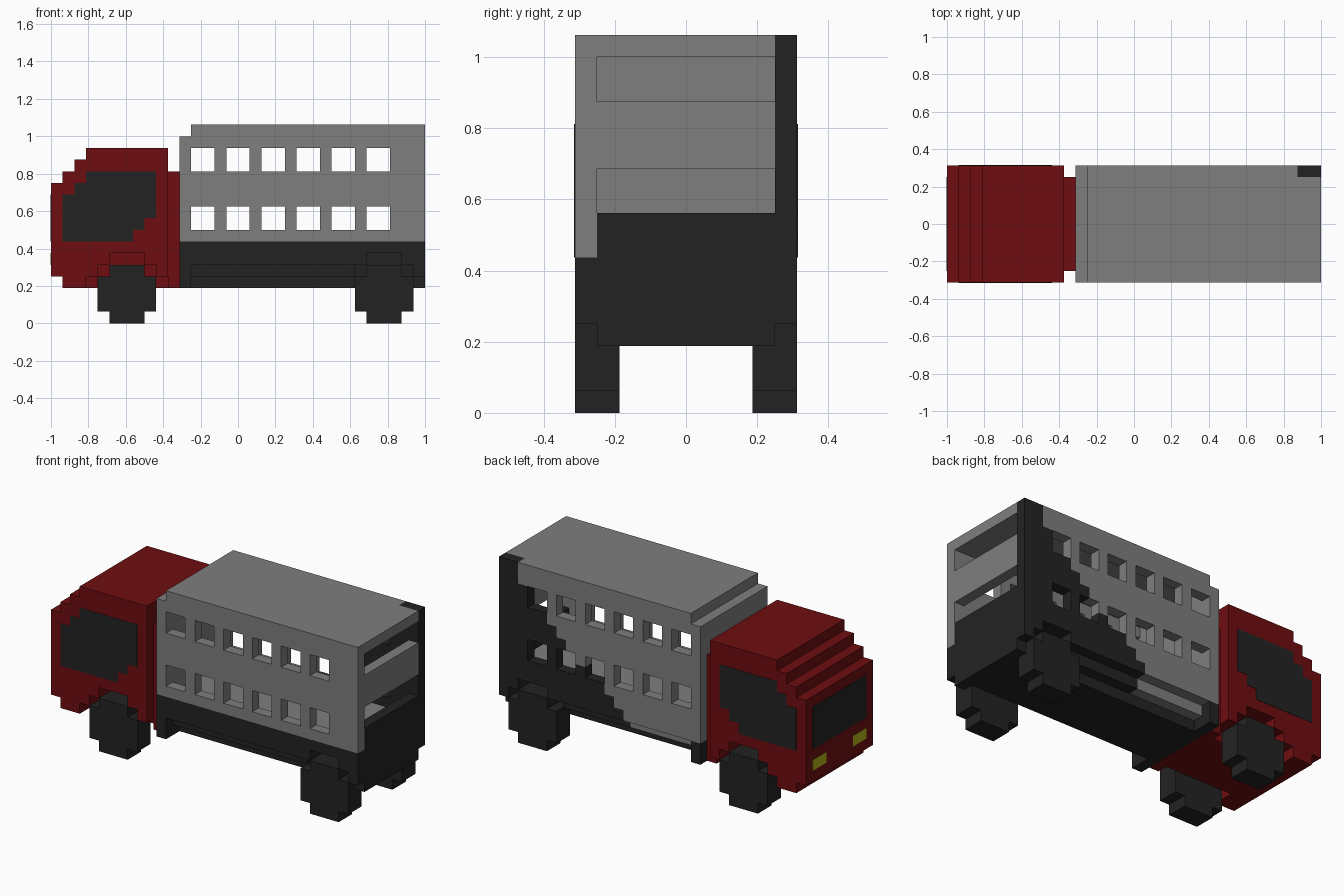
import bpy, bmesh

cube = bpy.data.objects.get("Cube")
if cube:
    bpy.data.objects.remove(cube, do_unlink=True)

U = 0.0625  # block size


def material(name, rgb):
    m = bpy.data.materials.new(name)
    m.use_nodes = True
    col = (*rgb, 1.0)
    m.diffuse_color = col
    m.node_tree.nodes["Principled BSDF"].inputs["Base Color"].default_value = col
    return m


RED = material("cab_red", (0.156, 0.004, 0.005))
GREY = material("panel_grey", (0.21, 0.21, 0.21))
DARK = material("charcoal", (0.0165, 0.0165, 0.0165))
YELLOW = material("lamp_yellow", (0.45, 0.45, 0.01))


def finish(name, bm, mats):
    bmesh.ops.recalc_face_normals(bm, faces=bm.faces)
    me = bpy.data.meshes.new(name)
    bm.to_mesh(me)
    bm.free()
    for m in mats:
        me.materials.append(m)
    ob = bpy.data.objects.new(name, me)
    bpy.context.collection.objects.link(ob)
    return ob


def prism(name, outline, y0, y1, mat):
    """Extrude an x-z outline from y0 to y1."""
    bm = bmesh.new()
    face = bm.faces.new([bm.verts.new((x, y0, z)) for x, z in outline])
    ext = bmesh.ops.extrude_face_region(bm, geom=[face])
    moved = [g for g in ext["geom"] if isinstance(g, bmesh.types.BMVert)]
    bmesh.ops.translate(bm, verts=moved, vec=(0, y1 - y0, 0))
    return finish(name, bm, [mat])


def box(name, x0, x1, y0, y1, z0, z1, mat):
    return prism(name, [(x0, z0), (x1, z0), (x1, z1), (x0, z1)], y0, y1, mat)


def block_wall(name, x0, y0, y1, cols, rows, rule, mats):
    """Wall of blocks in the x-z plane; rule(i, k) gives a material index or None."""
    bm = bmesh.new()

    def quad(pts, mi):
        bm.faces.new([bm.verts.new(p) for p in pts]).material_index = mi

    for i in range(cols):
        for k in range(rows):
            mi = rule(i, k)
            if mi is None:
                continue
            a, b, c, d = x0 + i * U, x0 + (i + 1) * U, k * U, (k + 1) * U
            for y in (y0, y1):
                quad([(a, y, c), (b, y, c), (b, y, d), (a, y, d)], mi)
            sides = [(-1, 0, a, c, a, d), (1, 0, b, c, b, d),
                     (0, -1, a, c, b, c), (0, 1, a, d, b, d)]
            for di, dk, xa, za, xb, zb in sides:
                if rule(i + di, k + dk) is None:
                    quad([(xa, y0, za), (xb, y0, zb), (xb, y1, zb), (xa, y1, za)], mi)
    bmesh.ops.remove_doubles(bm, verts=bm.verts, dist=1e-4)
    bmesh.ops.dissolve_limit(bm, angle_limit=0.01, verts=bm.verts, edges=bm.edges,
                             delimit={'MATERIAL'})
    return finish(name, bm, mats)


# Cab: stepped nose and roof; the sides have stepped wheel arches
nose_and_roof = [(-0.375, 0.9375), (-0.8125, 0.9375), (-0.8125, 0.875), (-0.875, 0.875),
                 (-0.875, 0.8125), (-0.9375, 0.8125), (-0.9375, 0.75), (-1, 0.75),
                 (-1, 0.25), (-0.9375, 0.25), (-0.9375, 0.1875)]
arch = [(-0.8125, 0.1875), (-0.8125, 0.25), (-0.75, 0.25), (-0.75, 0.3125),
        (-0.6875, 0.3125), (-0.6875, 0.375), (-0.5, 0.375), (-0.5, 0.3125),
        (-0.4375, 0.3125), (-0.4375, 0.25), (-0.375, 0.25)]
prism("cab_core", nose_and_roof + [(-0.375, 0.1875)], -0.1875, 0.1875, RED)
box("cab_neck", -0.375, -0.3125, -0.25, 0.25, 0.1875, 0.8125, RED)
side_glass = [(-0.8125, 0.8125), (-0.4375, 0.8125), (-0.4375, 0.5625), (-0.5, 0.5625),
              (-0.5, 0.5), (-0.5625, 0.5), (-0.5625, 0.4375), (-0.9375, 0.4375),
              (-0.9375, 0.6875), (-0.875, 0.6875), (-0.875, 0.75), (-0.8125, 0.75)]
for s, side in ((1, "left"), (-1, "right")):
    prism("cab_side_" + side, nose_and_roof + arch, s * 0.1875, s * 0.3125, RED)
    prism("side_window_" + side, side_glass, s * 0.3105, s * 0.3145, DARK)
    box("headlight_" + side, -1.002, -0.998, s * 0.125, s * 0.25, 0.3125, 0.375, YELLOW)
box("windscreen", -1.002, -0.998, -0.25, 0.25, 0.4375, 0.6875, DARK)


# Cargo side walls: two rows of six openings, wheel arch and raised skirt
def wall_filled(i, k):
    if not 0 <= i <= 20:
        return False
    low = 3 if i == 0 else 4 if i == 20 else 6 if 16 <= i <= 18 else 5
    if not low <= k <= (15 if i == 0 else 16):
        return False
    return not (1 <= i <= 18 and i % 3 != 0 and k in (8, 9, 13, 14))


def right_rule(i, k):
    return (1 if k < 7 else 0) if wall_filled(i, k) else None


def left_rule(i, k):
    # dark area climbs diagonally toward the rear
    if not wall_filled(i, k):
        return None
    d = 16 - k
    return 1 if k < 5 or 20 - i < max(2, d + 1 + (d > 8)) else 0


block_wall("cargo_wall_right", -0.3125, -0.3125, -0.25, 21, 17, right_rule, [GREY, DARK])
block_wall("cargo_wall_left", -0.3125, 0.25, 0.3125, 21, 17, left_rule, [GREY, DARK])

# Cargo roof, front wall, tailgate with two slots, floor
box("cargo_roof", -0.25, 1, -0.25, 0.25, 1.0, 1.0625, GREY)
box("front_wall", -0.3125, -0.25, -0.25, 0.25, 0.4375, 1.0, GREY)
box("front_wall_base", -0.3125, -0.25, -0.25, 0.25, 0.1875, 0.4375, DARK)
box("tailgate", 0.9375, 1, -0.25, 0.25, 0.1875, 0.5625, DARK)
box("tailgate_rail", 0.9375, 1, -0.25, 0.25, 0.6875, 0.875, GREY)
box("cargo_floor", -0.25, 0.9375, -0.25, 0.25, 0.4375, 0.4415, GREY)

# Chassis with recessed side rails above the rear wheels
box("chassis", -0.25, 0.9375, -0.1875, 0.1875, 0.1875, 0.4375, DARK)
rail = [(0.1875, 0.25), (0.625, 0.25), (0.625, 0.3125), (0.6875, 0.3125), (0.6875, 0.375),
        (0.875, 0.375), (0.875, 0.3125), (0.9375, 0.3125), (0.9375, 0.4375), (0.1875, 0.4375)]
for s, side, col in ((1, "left", GREY), (-1, "right", DARK)):
    prism("rear_rail_" + side, rail, s * 0.1875, s * 0.25, DARK)
    box("front_rail_" + side, -0.25, 0.1875, s * 0.1875, s * 0.25, 0.25, 0.4375, col)

# Wheels: stepped octagon-like blocks
for cx, end in ((-0.59375, "front"), (0.78125, "rear")):
    n, w = 0.09375, 0.15625
    half = [(n, 0), (n, 0.0625), (w, 0.0625), (w, 0.25), (n, 0.25), (n, 0.3125)]
    outline = [(cx + x, z) for x, z in half] + [(cx - x, z) for x, z in reversed(half)]
    for s, side in ((1, "left"), (-1, "right")):
        prism(f"{end}_wheel_{side}", outline, s * 0.1875, s * 0.3125, DARK)
